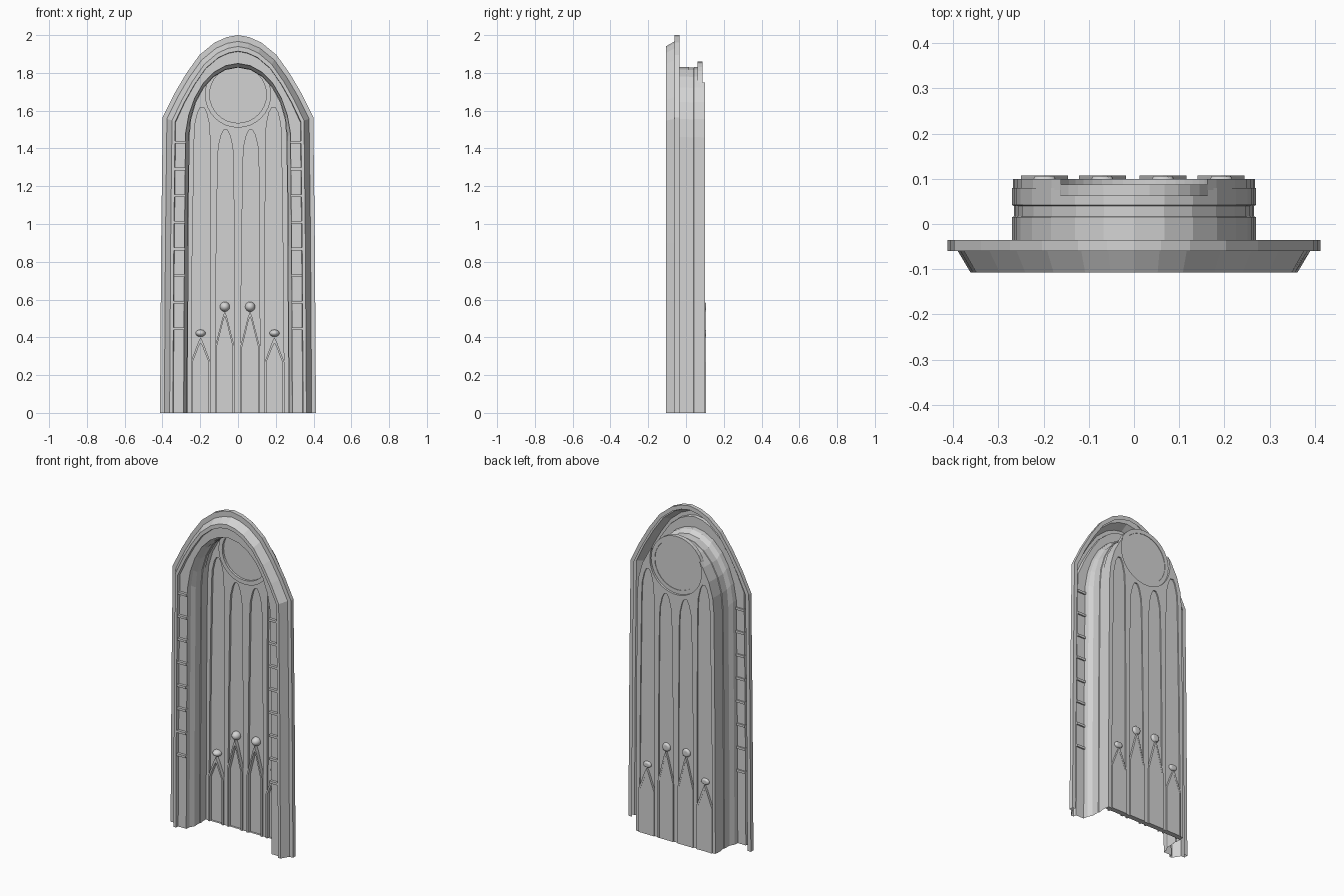
import bpy, bmesh, math

cube = bpy.data.objects.get("Cube")
if cube:
    bpy.data.objects.remove(cube, do_unlink=True)

stone = bpy.data.materials.new("pale_stone")
stone.use_nodes = True
GREY = (0.65, 0.65, 0.65, 1)
stone.diffuse_color = GREY
stone.node_tree.nodes["Principled BSDF"].inputs["Base Color"].default_value = GREY


def finish(name, bm):
    bmesh.ops.recalc_face_normals(bm, faces=bm.faces)
    mesh = bpy.data.meshes.new(name)
    bm.to_mesh(mesh)
    bm.free()
    mesh.materials.append(stone)
    ob = bpy.data.objects.new(name, mesh)
    bpy.context.collection.objects.link(ob)
    return ob


def slab(name, loops, y0, y1):
    """Fill closed x-z outlines (inner ones become holes) and thicken along y."""
    bm = bmesh.new()
    for pts in loops:
        vs = [bm.verts.new((x, y0, z)) for x, z in pts]
        for i, v in enumerate(vs):
            bm.edges.new((v, vs[i - 1]))
    bmesh.ops.triangle_fill(bm, edges=bm.edges[:], use_beauty=True, normal=(0, -1, 0))
    ext = bmesh.ops.extrude_face_region(bm, geom=bm.faces[:], use_keep_orig=True)
    moved = [g for g in ext["geom"] if isinstance(g, bmesh.types.BMVert)]
    bmesh.ops.translate(bm, verts=moved, vec=(0, y1 - y0, 0))
    return finish(name, bm)


def box(name, x0, x1, y0, y1, z0, z1):
    return slab(name, [[(x0, z0), (x1, z0), (x1, z1), (x0, z1)]], y0, y1)


def circle(cz, r, a0=0, a1=360, n=32):
    angles = [math.radians(a0 + (a1 - a0) * i / n) for i in range(n)]
    return [(r * math.cos(a), cz + r * math.sin(a)) for a in angles]


# Arch outline from base right over the apex to base left:
# the outer mouldings are pointed, the inner reveal is rounder
POINTED = [(1, 0), (.85, .28), (.69, .53), (.51, .76), (.31, .91), (.15, .975), (0, 1)]


def arch(w, apex):
    t = min(1, max(0, (.345 - w) / .075))
    shoulder = 1.565 - (.413 - w) * .35 - .055 * t
    right = [(w, 0), (w * .985, .9)]
    for i, (a, b) in enumerate(POINTED):
        ang = math.radians(15 * i)
        a += (math.cos(ang) - a) * t
        b += (math.sin(ang) - b) * t
        right.append((w * .965 * a, shoulder + (apex - shoulder) * b))
    return right + [(-x, z) for x, z in reversed(right[:-1])]


# Moulded frame and reveal: (half width, y, apex height)
PROFILE = [(.39, -.035, 1.975), (.413, -.035, 2), (.413, -.06, 2), (.39, -.06, 1.967),
           (.362, -.107, 1.94), (.345, -.107, 1.915), (.342, -.088, 1.913),
           (.288, -.088, 1.85), (.285, -.06, 1.848), (.27, -.035, 1.83),
           (.27, .015, 1.83), (.266, .017, 1.828), (.266, .04, 1.828),
           (.27, .042, 1.83), (.27, .08, 1.83)]
bm = bmesh.new()
rings = [[bm.verts.new((x, y, z)) for x, z in arch(w, top)] for w, y, top in PROFILE]
for a, b in zip(rings, rings[1:]):
    for i in range(len(a) - 1):
        bm.faces.new((a[i], a[i + 1], b[i + 1], b[i]))
finish("arch_frame", bm)

# Short bars across the side channels
for side, label in ((1, "left"), (-1, "right")):
    for i in range(8):
        z = .445 + .141 * i
        k = 1 - .035 * z / 1.5
        xs = sorted((side * .286 * k, side * .346 * k))
        box(f"{label}_channel_bar_{i + 1}", xs[0], xs[1], -.104, -.08, z - .007, z + .007)

# Round opening with its disc
CZ = 1.685
slab("round_rim", [circle(CZ, .175), circle(CZ, .15)], .062, .087)
slab("round_disc", [circle(CZ, .151)], .076, .084)


# Lancet outline: tapering sides under a pointed round head
def lancet(cx, lean, top):
    half, spring = .052, top - .17
    left = [(cx - half, 0), (cx - half * .92 + lean * .5, spring * .6),
            (cx - half * .8 + lean, spring), (cx - half * .72 + lean, top - .09),
            (cx - half * .45 + lean, top - .03), (cx - half * .18 + lean, top - .003)]
    mids = [cx + lean * min(1, z / spring) for x, z in left]
    right = [(2 * m - x, z) for (x, z), m in zip(left, mids)]
    return left + right[::-1]


BAYS = [("far_right", -.198, .008, 1.62, .40, .27), ("near_right", -.07, .004, 1.5, .54, .35),
        ("near_left", .064, .004, 1.5, .54, .35), ("far_left", .193, -.005, 1.62, .40, .27)]
lancets = [lancet(cx, lean, top) for _, cx, lean, top, _, _ in BAYS]

# Tracery panel, its top scooped out below the round opening
half = arch(.268, 1.83)[:6]
scoop = circle(CZ, .174, 22, -202, 28)
scoop.append((-scoop[0][0], scoop[0][1]))
outline = half + scoop + [(-x, z) for x, z in reversed(half)]
slab("tracery_panel", [outline] + lancets, .075, .1)

for (label, cx, lean, top, peak, spring), pts in zip(BAYS, lancets):
    slab(f"{label}_lancet_pane", [pts], .089, .093)

    # Gabled hood at the foot of the lancet
    def gable(w, drop):
        rise = peak - drop - spring
        left = [(cx - w, 0), (cx - w, spring), (cx - w * .6, spring + rise * .42),
                (cx - w * .25, spring + rise * .8)]
        return left + [(cx, peak - drop)] + [(2 * cx - x, z) for x, z in reversed(left)]

    outer, inner = gable(.052, 0), gable(.042, .03)
    slab(f"{label}_gable_rib", [outer + inner[::-1]], .066, .107)
    slab(f"{label}_gable_panel", [inner], .094, .106)

    # Squashed finial ball with a flat back
    bm = bmesh.new()
    bmesh.ops.create_uvsphere(bm, u_segments=14, v_segments=8, radius=1)
    bmesh.ops.scale(bm, verts=bm.verts, vec=(.027, .034, .019 if peak < .5 else .026))
    bmesh.ops.translate(bm, verts=bm.verts, vec=(cx, .088, peak + .022))
    for v in bm.verts:
        v.co.y = min(v.co.y, .106)
    ball = finish(f"{label}_finial", bm)
    for p in ball.data.polygons:
        p.use_smooth = True
